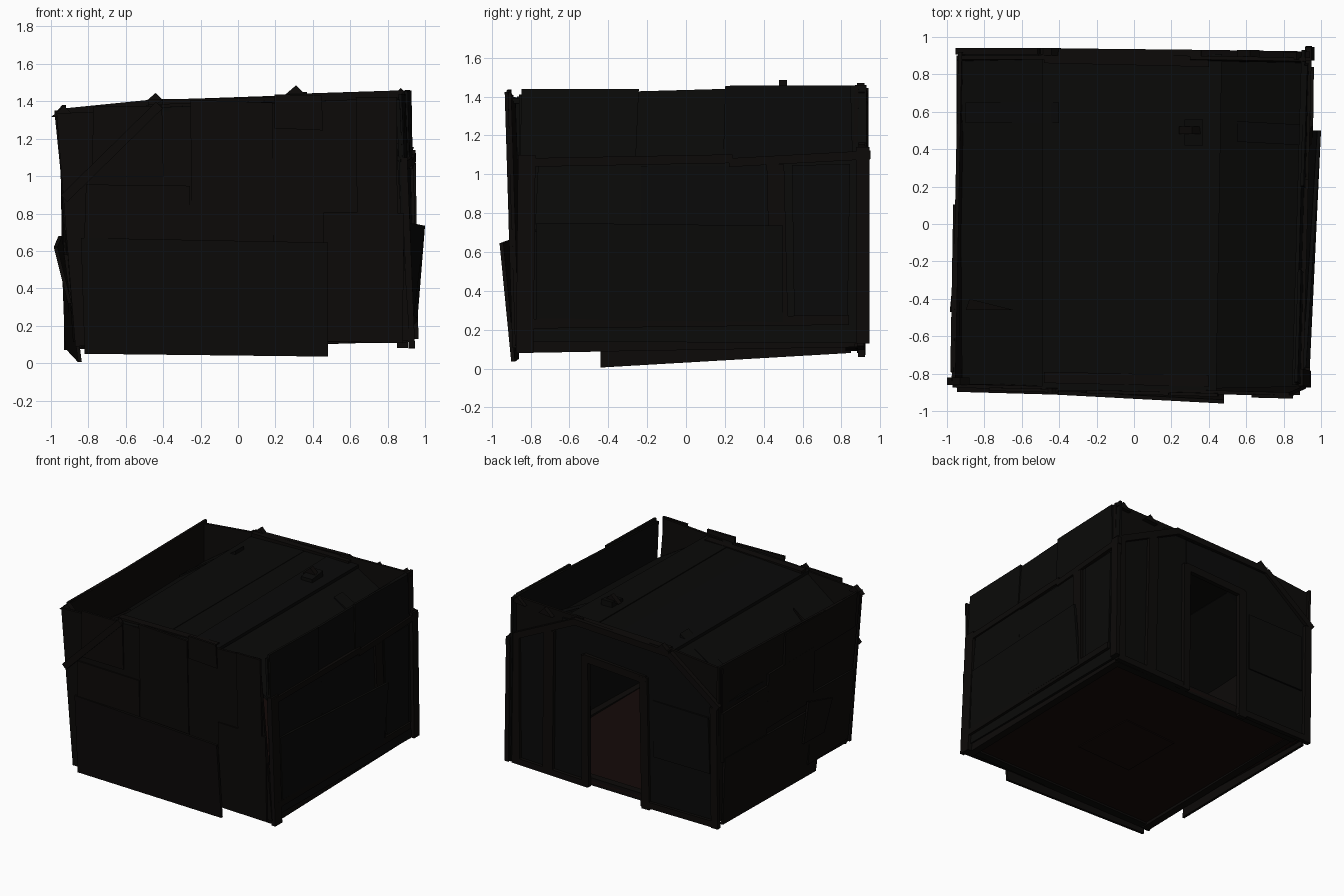
import bpy, bmesh, random
from mathutils import Vector

random.seed(4)


def material(name, rgb):
    m = bpy.data.materials.new(name)
    m.diffuse_color = (*rgb, 1)
    return m


DARK = material("dark_metal", (0.003, 0.003, 0.0027))
WOOD = material("dark_wood", (0.0036, 0.0029, 0.0025))
RUST = material("rust", (0.007, 0.003, 0.0025))

# each wall frame turns (along, height, outward) into world space
WALLS = {
    "front": lambda u, v, d: Vector((u, -0.87 - d, v)),
    "back": lambda u, v, d: Vector((u, 0.87 + d, v)),
    "right": lambda u, v, d: Vector((0.89 + d, u, v)),
    "left": lambda u, v, d: Vector((-0.89 - d, u, v)),
    "roof": lambda u, v, d: Vector((u, v, d)),
}


def sheet(name, wall, pts, t=0.02, mat=DARK):
    """Flat polygon of (along, height, outward) points, given a thickness."""
    f = WALLS[wall]
    bm = bmesh.new()
    outer = [bm.verts.new(f(*p)) for p in pts]
    inner = [bm.verts.new(f(p[0], p[1], p[2] - t)) for p in pts]
    bm.faces.new(outer)
    bm.faces.new(inner[::-1])
    n = len(pts)
    for i in range(n):
        j = (i + 1) % n
        bm.faces.new((outer[i], inner[i], inner[j], outer[j]))
    bmesh.ops.recalc_face_normals(bm, faces=bm.faces)
    me = bpy.data.meshes.new(name)
    bm.to_mesh(me)
    bm.free()
    me.materials.append(mat)
    ob = bpy.data.objects.new(name, me)
    bpy.context.collection.objects.link(ob)
    return ob


def lean(c, u, v):
    """Outward offset at (u, v) of a wall with corner offsets c = bl, br, tr, tl."""
    s, r = (u + 0.9) / 1.8, (v - 0.1) / 1.3
    return (c[0] * (1 - s) + c[1] * s) * (1 - r) + (c[3] * (1 - s) + c[2] * s) * r


def patch(name, wall, c, u0, u1, v0, v1, lift=0.014, t=0.018, mat=DARK):
    """Slightly crooked rectangle lying on a leaning wall."""
    j = lambda: random.uniform(-0.009, 0.009)
    q = [(u0, v0), (u1, v0), (u1, v1), (u0, v1)]
    sheet(name, wall, [(u + j(), v + j(), lean(c, u, v) + lift) for u, v in q], t, mat)


def board(name, wall, c, a, b, w, lift=0.025, t=0.035, mat=WOOD):
    """Plank of width w from point a to point b, lying on a leaning wall."""
    a, b = Vector(a), Vector(b)
    s = (b - a).normalized().orthogonal() * w / 2
    da, db = lean(c, *a) + lift, lean(c, *b) + lift
    sheet(name, wall, [(*(a + s), da), (*(b + s), db), (*(b - s), db), (*(a - s), da)], t, mat)


# corner offsets of the leaning walls
FRONT = (0.0, 0.01, 0.05, 0.005)
RIGHT = (0.03, 0.05, 0.03, -0.025)
LEFT = (-0.05, 0.03, 0.05, 0.085)
BACK = (0.03, 0.02, 0.03, 0.05)

# front wall
sheet("front_wall", "front", [(-0.87, 0.09, 0), (0.92, 0.12, 0.01), (0.83, 1.42, 0.05), (-0.97, 1.335, 0.005)], mat=WOOD)
sheet("front_low_panel", "front", [(-0.82, 0.05, 0.01), (0.48, 0.035, 0.03), (0.48, 0.645, 0.09), (-0.84, 0.67, 0.02)], mat=WOOD)
for u0, u1, v0, v1 in [(-0.82, -0.25, 0.6, 0.95), (-0.25, 0.19, 0.6, 1.4), (0.19, 0.45, 1.25, 1.43),
                       (0.63, 0.85, 0.78, 1.43), (0.45, 0.88, 0.11, 0.8), (-0.78, -0.4, 1.0, 1.38)]:
    patch("front_patch", "front", FRONT, u0, u1, v0, v1, mat=WOOD)
board("front_brace", "front", FRONT, (-0.93, 0.88), (-0.42, 1.38), 0.05)

# right wall
sheet("right_wall", "right", [(-0.86, 0.14, 0.03), (0.93, 0.13, 0.05), (0.93, 1.46, 0.025), (-0.86, 1.41, -0.025)])
sheet("right_bulging_panel", "right", [(-0.77, 0.25, 0.05), (0.5, 0.24, 0.07), (0.5, 0.735, 0.11), (-0.77, 0.75, 0.03)])
for u0, u1, v0, v1 in [(-0.77, -0.23, 0.7, 1.06), (-0.23, 0.42, 0.7, 1.04), (0.55, 0.84, 0.25, 1.05),
                       (-0.85, -0.25, 1.08, 1.43), (0.2, 0.85, 1.08, 1.45)]:
    patch("right_patch", "right", RIGHT, u0, u1, v0, v1, 0.01)
for a, b, w in [((-0.85, 1.06), (0.24, 1.08), 0.045), ((0.22, 1.06), (0.95, 1.1), 0.045),
                ((-0.83, 0.08), (-0.82, 1.1), 0.09), ((0.48, 0.24), (0.46, 1.05), 0.09),
                ((0.91, 0.13), (0.91, 1.14), 0.07), ((-0.85, 0.23), (0.84, 0.25), 0.05)]:
    board("right_trim", "right", RIGHT, a, b, w)

# left wall
sheet("left_wall", "left", [(-0.84, 0.1, -0.05), (0.9, 0.12, 0.03), (0.92, 1.38, 0.05), (-0.84, 1.34, 0.085)], mat=WOOD)
sheet("left_low_panel", "left", [(-0.44, 0.005, -0.035), (0.85, 0.08, 0.035), (0.85, 0.62, 0.055), (-0.44, 0.58, 0.04)], mat=WOOD)
sheet("left_bulging_panel", "left", [(-0.47, 0.32, 0.02), (-0.2, 0.33, 0.025), (-0.2, 0.68, 0.07), (-0.47, 0.62, 0.095)], mat=WOOD)
for u0, u1, v0, v1 in [(-0.84, -0.3, 0.12, 0.7), (-0.3, 0.3, 0.65, 1.1), (0.3, 0.88, 0.6, 1.0), (-0.8, 0.1, 1.05, 1.35)]:
    patch("left_patch", "left", LEFT, u0, u1, v0, v1, mat=WOOD)

# back wall around the doorway
sheet("back_wall_left", "back", [(-0.92, 0.08, 0.03), (-0.25, 0.1, 0.03), (-0.25, 1.39, 0.05), (-0.5, 1.36, 0.05), (-0.93, 1.03, 0.04)])
sheet("back_wall_right", "back", [(0.24, 0.1, 0.02), (0.92, 0.13, 0.02), (0.93, 1.12, 0.03), (0.35, 1.39, 0.03), (0.24, 1.39, 0.03)])
sheet("back_wall_over_door", "back", [(-0.26, 1.09, 0.045), (0.25, 1.12, 0.03), (0.25, 1.4, 0.03), (-0.26, 1.38, 0.05)])
sheet("back_corner_left", "back", [(-0.94, 1.0, 0.02), (-0.45, 1.34, 0.03), (-0.45, 1.41, 0.03), (-0.95, 1.36, 0.03)], mat=WOOD)
sheet("back_corner_right", "back", [(0.92, 1.08, 0.01), (0.92, 1.46, 0.02), (0.3, 1.44, 0.03), (0.3, 1.38, 0.02)], mat=WOOD)
for a, b, w in [((-0.28, 0.06), (-0.27, 1.13), 0.07), ((0.26, 0.1), (0.26, 1.16), 0.06),
                ((-0.5, 1.38), (0.36, 1.41), 0.05), ((-0.5, 1.38), (-0.94, 1.05), 0.05),
                ((0.35, 1.41), (0.93, 1.13), 0.05), ((-0.9, 0.07), (-0.9, 1.05), 0.06),
                ((0.6, 0.13), (0.58, 1.28), 0.09), ((0.89, 0.13), (0.89, 1.15), 0.08),
                ((-0.92, 0.1), (-0.24, 0.1), 0.05), ((0.24, 0.12), (0.92, 0.14), 0.05),
                ((-0.29, 1.11), (0.27, 1.14), 0.06)]:
    board("back_trim", "back", BACK, a, b, w)
patch("back_patch", "back", BACK, -0.85, -0.34, 0.5, 0.95, 0.012)

# roof: a flat middle with two slopes falling behind the side parapets
sheet("roof_slope_left", "roof", [(-0.92, -0.87, 1.03), (-0.45, -0.87, 1.36), (-0.45, 0.9, 1.38), (-0.93, 0.9, 1.05)], 0.025)
for u0, u1, z0, z1 in [(-0.49, -0.03, 1.365, 1.385), (-0.05, 0.24, 1.38, 1.39), (0.2, 0.44, 1.395, 1.39)]:
    sheet("roof_sheet", "roof", [(u0, -0.89, z0), (u1, -0.89, z1), (u1 + 0.03, 0.91, z1 + 0.015), (u0, 0.91, z0 + 0.015)], 0.025)
sheet("roof_slope_right", "roof", [(0.38, -0.88, 1.39), (0.87, -0.87, 1.1), (0.92, 0.9, 1.12), (0.42, 0.9, 1.4)], 0.025)
sheet("roof_block", "roof", [(0.27, 0.42, 1.43), (0.37, 0.42, 1.43), (0.37, 0.56, 1.45), (0.27, 0.56, 1.45)], 0.05)
sheet("roof_plank_left", "roof", [(-0.9, 0.54, 1.08), (-0.4, 0.54, 1.41), (-0.4, 0.65, 1.41), (-0.9, 0.65, 1.08)], 0.03)
sheet("roof_plank_right", "roof", [(0.55, 0.44, 1.33), (0.92, 0.42, 1.14), (0.92, 0.53, 1.14), (0.55, 0.55, 1.33)], 0.03)
sheet("roof_shard", "roof", [(-0.9, -0.46, 1.08), (-0.64, -0.46, 1.26), (-0.88, -0.4, 1.1)], 0.02, WOOD)
for name, y0, y1, z in [("roof_front_batten", -0.82, -0.84, 1.385), ("roof_back_batten", 0.89, 0.87, 1.41)]:
    sheet(name, "roof", [(-0.48, y0 - 0.03, z), (0.4, y1 - 0.03, z + 0.015),
                         (0.4, y1 + 0.03, z + 0.015), (-0.48, y0 + 0.03, z)], 0.035, WOOD)

# pointed scraps poking above the parapets
for x, y, z in [(-0.45, 0.92, 1.445), (0.3, 0.5, 1.485), (0.61, 0.91, 1.45), (-0.94, -0.84, 1.375), (0.86, 0.9, 1.47)]:
    sheet("top_scrap", "back", [(x - 0.06, z - 0.06, y - 0.85), (x + 0.06, z - 0.05, y - 0.85), (x + 0.01, z, y - 0.85)], 0.04, WOOD)

# floor and the beams below it
sheet("floor", "roof", [(-0.84, -0.86, 0.13), (0.9, -0.86, 0.15), (0.9, 0.88, 0.15), (-0.89, 0.88, 0.14)], 0.025, RUST)
sheet("floor_patch", "roof", [(-0.2, -0.3, 0.12), (0.3, -0.28, 0.125), (0.28, 0.25, 0.125), (-0.2, 0.22, 0.12)], 0.01, RUST)
for x in (-0.82, 0.88):
    sheet("floor_beam", "roof", [(x - 0.03, -0.85, 0.15), (x + 0.03, -0.85, 0.15), (x + 0.03, 0.87, 0.18), (x - 0.03, 0.87, 0.18)], 0.07, WOOD)
for y in (-0.83, 0.85):
    sheet("floor_joist", "roof", [(-0.84, y - 0.03, 0.15), (0.9, y - 0.03, 0.17), (0.9, y + 0.03, 0.17), (-0.84, y + 0.03, 0.15)], 0.06, WOOD)
